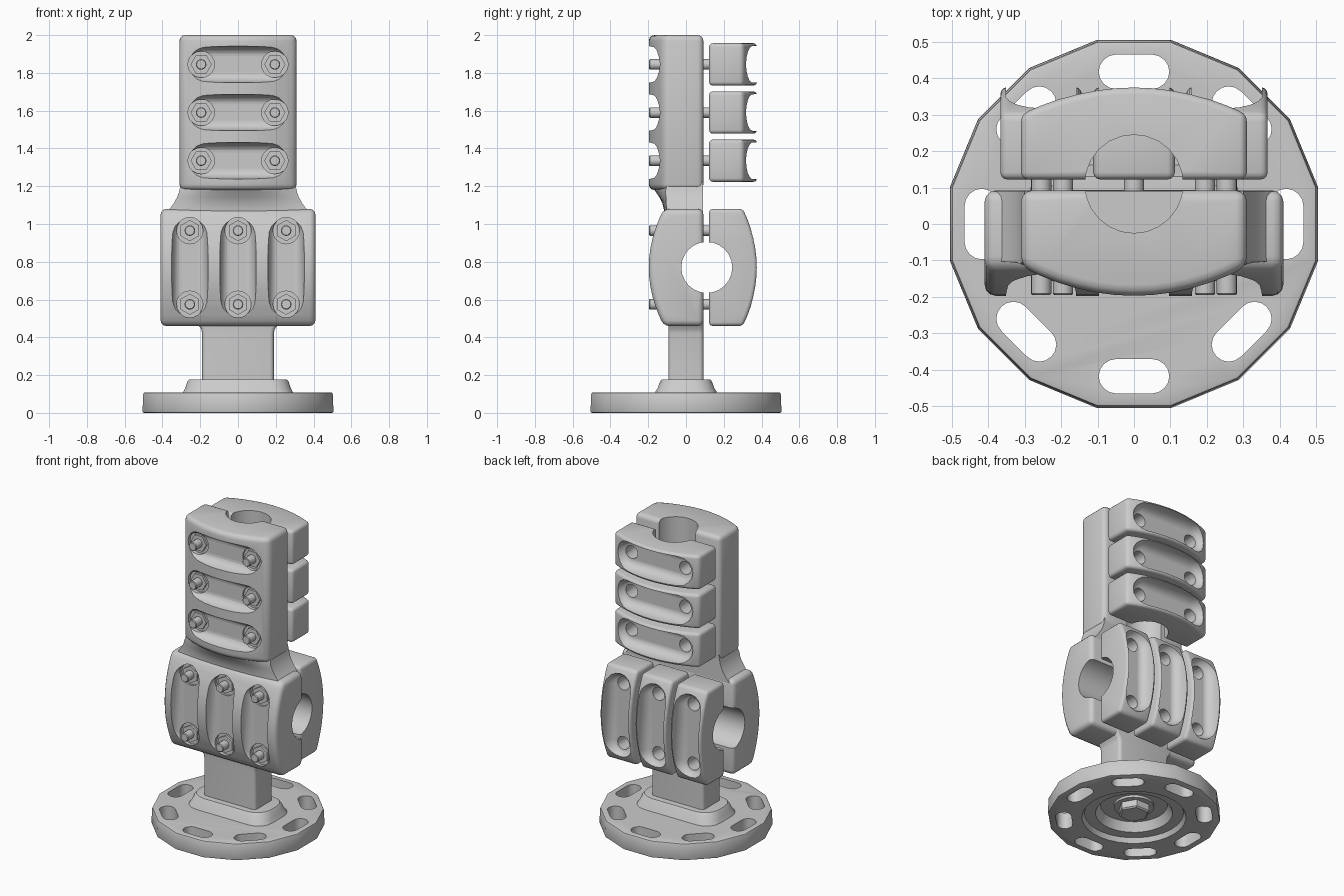
import bpy, bmesh, math
from mathutils import Vector, Matrix

if "Cube" in bpy.data.objects:
    bpy.data.objects.remove(bpy.data.objects["Cube"])

I = Matrix.Identity(4)


def loft(name, rings, T=I):
    """Closed solid through a list of equal-length point rings."""
    bm = bmesh.new()
    vs = [[bm.verts.new(T @ Vector(p)) for p in r] for r in rings]
    n = len(vs[0])
    for a, b in zip(vs, vs[1:]):
        for i in range(n):
            j = (i + 1) % n
            bm.faces.new((a[i], a[j], b[j], b[i]))
    bm.faces.new(vs[0])
    bm.faces.new(vs[-1])
    bmesh.ops.recalc_face_normals(bm, faces=bm.faces)
    me = bpy.data.meshes.new(name)
    bm.to_mesh(me)
    bm.free()
    ob = bpy.data.objects.new(name, me)
    bpy.context.collection.objects.link(ob)
    return ob


def circle(r, n, phase=0.0):
    return [(r * math.cos(2 * math.pi * (i + phase) / n),
             r * math.sin(2 * math.pi * (i + phase) / n)) for i in range(n)]


def stadium(half, r, n=8, wide=0.0):
    """Slot outline: arc centres at (+-half, +-wide)."""
    pts = []
    for k, (sx, sy) in enumerate([(1, 1), (-1, 1), (-1, -1), (1, -1)]):
        for i in range(n // 2 + 1):
            a = math.pi / 2 * (k + i / (n // 2))
            pts.append((sx * half + r * math.cos(a), sy * wide + r * math.sin(a)))
    # drop coincident points
    return [p for i, p in enumerate(pts) if math.dist(p, pts[i - 1]) > 1e-5]


def rod_y(name, u, v, r, y0, y1, n, T):
    c = circle(r, n)
    return loft(name, [[(u + a, y, v + b) for a, b in c] for y in (y0, y1)], T)


def turned(name, levels, n, phase=0.0):
    return loft(name, [[(a, b, z) for a, b in circle(r, n, phase)] for r, z in levels])


def finish(ob, bevel=0.0, cutters=(), seg=3):
    if bevel:
        m = ob.modifiers.new("bevel", 'BEVEL')
        m.width, m.segments, m.limit_method = bevel, seg, 'ANGLE'
        m.angle_limit = math.radians(40)
    for c in cutters:
        m = ob.modifiers.new("cut", 'BOOLEAN')
        m.operation, m.object, m.solver = 'DIFFERENCE', c, 'EXACT'
    bpy.context.view_layer.update()
    dg = bpy.context.evaluated_depsgraph_get()
    me = bpy.data.meshes.new_from_object(ob.evaluated_get(dg))
    ob.modifiers.clear()
    ob.data = me
    bpy.ops.object.select_all(action='DESELECT')
    ob.select_set(True)
    bpy.context.view_layer.objects.active = ob
    bpy.ops.object.shade_smooth_by_angle(angle=math.radians(38))


def discard(obs):
    for o in obs:
        bpy.data.objects.remove(o, do_unlink=True)


def outline(flat, peak, sag, w=0.31, n=12):
    """Block section: flat joint face, bowed outer face."""
    arc = [(w - 2 * w * i / n) for i in range(n + 1)]
    return [(-w, flat), (w, flat)] + [(u, peak + sag * (u / w) ** 2) for u in arc]


def pocket(v, floor, s, T):
    """Dished slot cutter, s = outward y direction."""
    rings = []
    for i in range(7):
        a = math.pi / 2 * i / 6
        r, y = 0.045 + 0.052 * math.sin(a), floor + s * 0.075 * (1 - math.cos(a))
        rings.append([(p, y, v + q) for p, q in stadium(0.185, r)])
    rings.append([(p, floor + s * 0.3, v + q) for p, q in stadium(0.185, 0.097)])
    return loft("pocket_cutter", rings, T)


def clamp(name, T, bore_lo):
    """Front block, three back caps and six studs; u across, v along the bore."""
    bore = loft("bore_cutter", [[(a, 0.11 + b, v) for a, b in circle(0.135, 24)]
                                for v in (bore_lo, 0.5)], T)
    rows, us = (-0.255, 0, 0.255), (-0.195, 0.195)
    body = loft(name + "_block", [[(u, y, v) for u, y in outline(0.092, -0.197, 0.08)]
                                  for v in (-0.41, 0.41)], T)
    cuts = [pocket(v, -0.13, -1, T) for v in rows]
    cuts += [rod_y("seat_cutter", u, v, 0.07, -0.118, -0.4, 20, T) for v in rows for u in us]
    finish(body, 0.03, cuts + [bore])
    discard(cuts)
    for k, v in enumerate(rows):
        cap = loft(f"{name}_cap_{k}", [[(u, y, v + d) for u, y in outline(0.122, 0.376, -0.075)]
                                       for d in (-0.112, 0.112)], T)
        cuts = [pocket(v, 0.285, 1, T)]
        cuts += [rod_y("hole_cutter", u, v, 0.043, 0.19, 0.5, 12, T) for u in us]
        finish(cap, 0.02, cuts + [bore])
        discard(cuts)
        for j, u in enumerate(us):
            finish(rod_y(f"{name}_stud_{k}{j}", u, v, 0.028, -0.195, 0.21, 16, T), 0.004, seg=1)
            finish(rod_y(f"{name}_nut_{k}{j}", u, v, 0.056, -0.132, -0.11, 6, T))
    return bore


# Two identical clamps, the lower one turned a quarter turn
upper_bore = clamp("upper_clamp", Matrix.Translation((0, 0, 1.59)), -0.40)
lower_bore = clamp("lower_clamp", Matrix.Translation((0, 0, 0.77)) @
                   Matrix.Rotation(math.pi / 2, 4, 'Y'), -0.5)

# Neck flowing from the wide lower block to the upper block
neck = loft("neck", [[(u, y, z) for u, y in outline(0.09, yf, sag, w)] for z, w, yf, sag in (
    (0.98, 0.385, -0.10, 0.005), (1.055, 0.385, -0.115, 0.01), (1.08, 0.362, -0.118, 0.015),
    (1.11, 0.34, -0.125, 0.02), (1.14, 0.323, -0.14, 0.035), (1.17, 0.312, -0.16, 0.05),
    (1.20, 0.306, -0.18, 0.078), (1.225, 0.30, -0.18, 0.078))])
finish(neck, 0, [upper_bore])
discard([upper_bore, lower_bore])


def block(name, levels, r):
    """Rounded-rectangle column: (z, half x, half y) levels."""
    return loft(name, [[(a, b, z) for a, b in stadium(hx - r, r, 8, hy - r)]
                       for z, hx, hy in levels])


# Stem and its foot
finish(block("stem", [(0.16, 0.19, 0.093), (0.42, 0.19, 0.093), (0.445, 0.195, 0.093),
                      (0.465, 0.21, 0.093), (0.5, 0.23, 0.093)], 0.022))
finish(block("stem_foot", [(0.10, 0.295, 0.165), (0.115, 0.288, 0.16), (0.13, 0.28, 0.15),
                           (0.165, 0.268, 0.138), (0.176, 0.26, 0.13), (0.178, 0.24, 0.115)],
             0.10))

# Base flange with eight slots and a stepped underside recess
base = turned("base_flange", [(0.516, 0), (0.511, 0.108)], 16, 0.5)
cuts = []
for k in range(8):
    T = Matrix.Rotation(k * math.pi / 4, 4, 'Z') @ Matrix.Translation((0, 0.418, 0))
    cuts.append(loft("slot_cutter", [[(a, b, z) for a, b in stadium(0.05, 0.047)]
                                     for z in (-0.1, 0.3)], T))
cuts.append(turned("recess_cutter", [(0.31, -0.1), (0.31, 0.0), (0.295, 0.03)], 32))
cuts.append(turned("dish_cutter", [(0.23, -0.1), (0.23, 0.03), (0.20, 0.085)], 32))
finish(base, 0.008, cuts, 2)
discard(cuts)

# Hex bolt under the flange
finish(turned("base_bolt_head", [(0.085, 0.02), (0.095, 0.028), (0.095, 0.10)], 6))
finish(turned("base_bolt_washer", [(0.12, 0.07), (0.12, 0.10)], 24))
